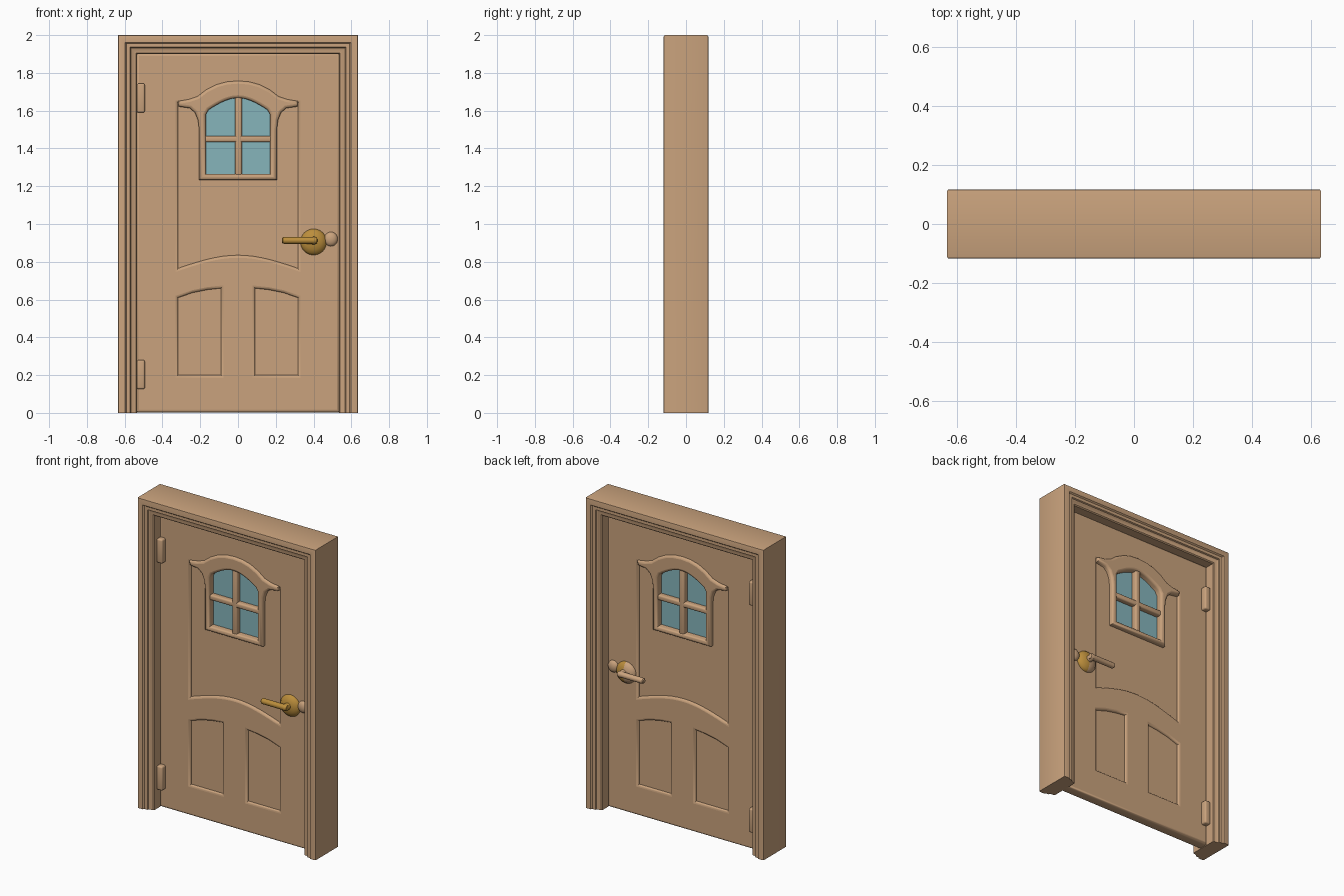
import bpy, bmesh, math
from mathutils import Matrix, Vector

if "Cube" in bpy.data.objects:
    bpy.data.objects.remove(bpy.data.objects["Cube"])


def material(name, rgb):
    m = bpy.data.materials.new(name)
    m.diffuse_color = (*rgb, 1)
    m.use_nodes = True
    m.node_tree.nodes["Principled BSDF"].inputs["Base Color"].default_value = m.diffuse_color
    return m


WOOD = material("tan wood", (0.59, 0.365, 0.205))
BRASS = material("brass", (0.50, 0.27, 0.045))
GLASS = material("blue glass", (0.24, 0.46, 0.50))


def smooth(ob, angle=35):
    bpy.ops.object.select_all(action='DESELECT')
    ob.select_set(True)
    bpy.context.view_layer.objects.active = ob
    bpy.ops.object.shade_smooth_by_angle(angle=math.radians(angle))


def finish(bm, name, mat, angle=35):
    bmesh.ops.recalc_face_normals(bm, faces=bm.faces)
    me = bpy.data.meshes.new(name)
    bm.to_mesh(me)
    bm.free()
    ob = bpy.data.objects.new(name, me)
    bpy.context.collection.objects.link(ob)
    me.materials.append(mat)
    smooth(ob, angle)
    return ob


def plate(name, outlines, half, bevel, mat=WOOD):
    """Filled x/z outlines (inner ones are holes), thick from -half to half in y."""
    cu = bpy.data.curves.new(name, 'CURVE')
    cu.dimensions = '2D'
    cu.fill_mode = 'BOTH'
    cu.extrude, cu.bevel_depth, cu.offset = half - bevel, bevel, -bevel
    cu.bevel_resolution = 2
    for pts in outlines:
        sp = cu.splines.new('POLY')
        sp.points.add(len(pts) - 1)
        for p, (x, z) in zip(sp.points, pts):
            p.co = (x, z, 0, 1)
        sp.use_cyclic_u = True
    ob = bpy.data.objects.new(name, cu)
    bpy.context.collection.objects.link(ob)
    ob.rotation_euler.x = math.pi / 2
    bpy.ops.object.select_all(action='DESELECT')
    ob.select_set(True)
    bpy.context.view_layer.objects.active = ob
    bpy.ops.object.convert(target='MESH')
    ob = bpy.context.object
    ob.data.materials.clear()
    ob.data.materials.append(mat)
    smooth(ob, 40)
    return ob


def box(name, center, size, mat, bevel=0.0):
    bm = bmesh.new()
    bmesh.ops.create_cube(bm, size=1, matrix=Matrix.Translation(center) @ Matrix.Diagonal((*size, 1)))
    if bevel:
        bmesh.ops.bevel(bm, geom=bm.edges[:], offset=bevel, segments=3, profile=0.5, affect='EDGES')
    return finish(bm, name, mat)


def lathe(name, profile, origin, axis, mat, steps=32):
    """Revolve (radius, distance) points about an axis through origin."""
    bm = bmesh.new()
    vs = [bm.verts.new((r, 0, d)) for r, d in profile]
    es = [bm.edges.new(p) for p in zip(vs, vs[1:])]
    bmesh.ops.spin(bm, geom=vs + es, cent=(0, 0, 0), axis=(0, 0, 1), angle=math.tau, steps=steps)
    bmesh.ops.remove_doubles(bm, verts=bm.verts, dist=1e-5)
    turn = Vector((0, 0, 1)).rotation_difference(Vector(axis)).to_matrix().to_4x4()
    bmesh.ops.transform(bm, matrix=Matrix.Translation(origin) @ turn, verts=bm.verts)
    return finish(bm, name, mat)


def arc(x0, z0, x1, zmid, n=14):
    """Arched run of points from (x0, z0) to (x1, z0) peaking at zmid."""
    return [(x0 + (x1 - x0) * i / n, z0 + (zmid - z0) * math.sin(math.pi * i / n)) for i in range(n + 1)]


def mirrored(half_pts):
    return half_pts + [(-x, z) for x, z in reversed(half_pts) if abs(x) > 1e-6]


# door frame: moulded casing profile (inset, y) mitred around the opening
front = [(0.1, -0.088), (0.094, -0.094), (0.078, -0.096), (0.068, -0.101), (0.064, -0.109),
         (0.045, -0.109), (0.038, -0.118), (0.008, -0.118), (0.002, -0.116), (0.0, -0.110)]
profile = front + [(d, -y) for d, y in reversed(front)]
bm = bmesh.new()
rings = []
for sx, top in ((-1, 0), (-1, 1), (1, 1), (1, 0)):
    rings.append([bm.verts.new((sx * (0.635 - d), y, (2 - d) * top)) for d, y in profile])
for a, b in zip(rings, rings[1:]):
    for i in range(len(a)):
        j = (i + 1) % len(a)
        bm.faces.new((a[i], a[j], b[j], b[i]))
bm.faces.new(rings[0])
bm.faces.new(rings[-1])
finish(bm, "door_frame", WOOD, 30)

# door leaf with recessed panel openings
upper_panel = [(-0.317, 0.765)] + arc(-0.29, 0.775, 0.29, 0.835) + [(0.317, 0.765), (0.317, 1.64)] \
    + arc(0.23, 1.65, -0.23, 1.72) + [(-0.317, 1.64)]
low_left = [(-0.317, 0.2), (-0.09, 0.2), (-0.09, 0.66), (-0.16, 0.652), (-0.24, 0.636), (-0.317, 0.61)]
low_right = [(-x, z) for x, z in low_left]
leaf = [(-0.537, 0.003), (0.537, 0.003), (0.537, 1.903), (-0.537, 1.903)]
plate("door_leaf", [leaf, upper_panel, low_left, low_right], 0.035, 0.014)

# recessed panel floor with the window opening cut through
opening = [(-0.17, 1.265), (0.17, 1.265), (0.17, 1.58)] + arc(0.155, 1.605, -0.155, 1.667) + [(-0.17, 1.58)]
plate("panel_floor", [[(-0.4, 0.1), (0.4, 0.1), (0.4, 1.8), (-0.4, 1.8)], opening], 0.02, 0.001)

# window surround with flared shoulders, and inner sash rim
hood = [(-0.206, 1.233), (-0.206, 1.50), (-0.212, 1.55), (-0.228, 1.59), (-0.255, 1.613), (-0.315, 1.622),
        (-0.318, 1.65), (-0.26, 1.66), (-0.215, 1.675), (-0.17, 1.71), (-0.115, 1.738), (-0.06, 1.753), (0, 1.758)]
plate("window_surround", [mirrored(hood), opening], 0.05, 0.015)

# glazing bars and glass
for s in (-1, 1):
    side = "front" if s < 0 else "back"
    box(side + "_upright_bar", (0.003, s * 0.02, 1.465), (0.036, 0.045, 0.43), WOOD, 0.01)
    box(side + "_cross_bar", (0, s * 0.02, 1.45), (0.37, 0.043, 0.034), WOOD, 0.01)
box("window_glass", (0, 0, 1.465), (0.35, 0.016, 0.42), GLASS)

# hinges and lever handles on both faces
dome = [(0, 0.036), (0.02, 0.034), (0.042, 0.028), (0.06, 0.018), (0.069, 0.006), (0.07, -0.01), (0, -0.01)]
rod = [(0, 0), (0.012, 0.001), (0.017, 0.006), (0.018, 0.014), (0.018, 0.158), (0.02, 0.17), (0.016, 0.184), (0, 0.188)]
stem = [(0, 0), (0.022, 0), (0.02, 0.055), (0.016, 0.063), (0, 0.066)]
for s in (-1, 1):
    side = "front" if s < 0 else "back"
    for place, z in (("upper", 1.667), ("lower", 0.203)):
        box(f"{side}_{place}_hinge", (-0.514, s * 0.045, z), (0.042, 0.05, 0.155), WOOD, 0.01)
    rose = lathe(side + "_handle_rose", dome, (0.4, s * 0.034, 0.905), (0, s, 0), BRASS)
    lever_mat = BRASS if s < 0 else WOOD
    lathe(side + "_handle_stem", stem, (0.4, s * 0.04, 0.912), (0, s, 0), lever_mat, 20)
    lathe(side + "_handle_lever", rod, (0.233, s * 0.092, 0.913), (1, 0, 0), lever_mat, 20)
    if s > 0:  # the back rose is brass only on its outer half
        rose.data.materials.append(WOOD)
        for p in rose.data.polygons:
            p.material_index = 1 if p.center.x < 0.4 else 0
    # latch knob beside the rose
    bm = bmesh.new()
    bmesh.ops.create_uvsphere(bm, u_segments=20, v_segments=12, radius=1, matrix=Matrix.Translation(
        (0.492, s * 0.036, 0.92)) @ Matrix.Diagonal((0.036, 0.022, 0.038, 1)))
    finish(bm, side + "_latch_knob", WOOD)
